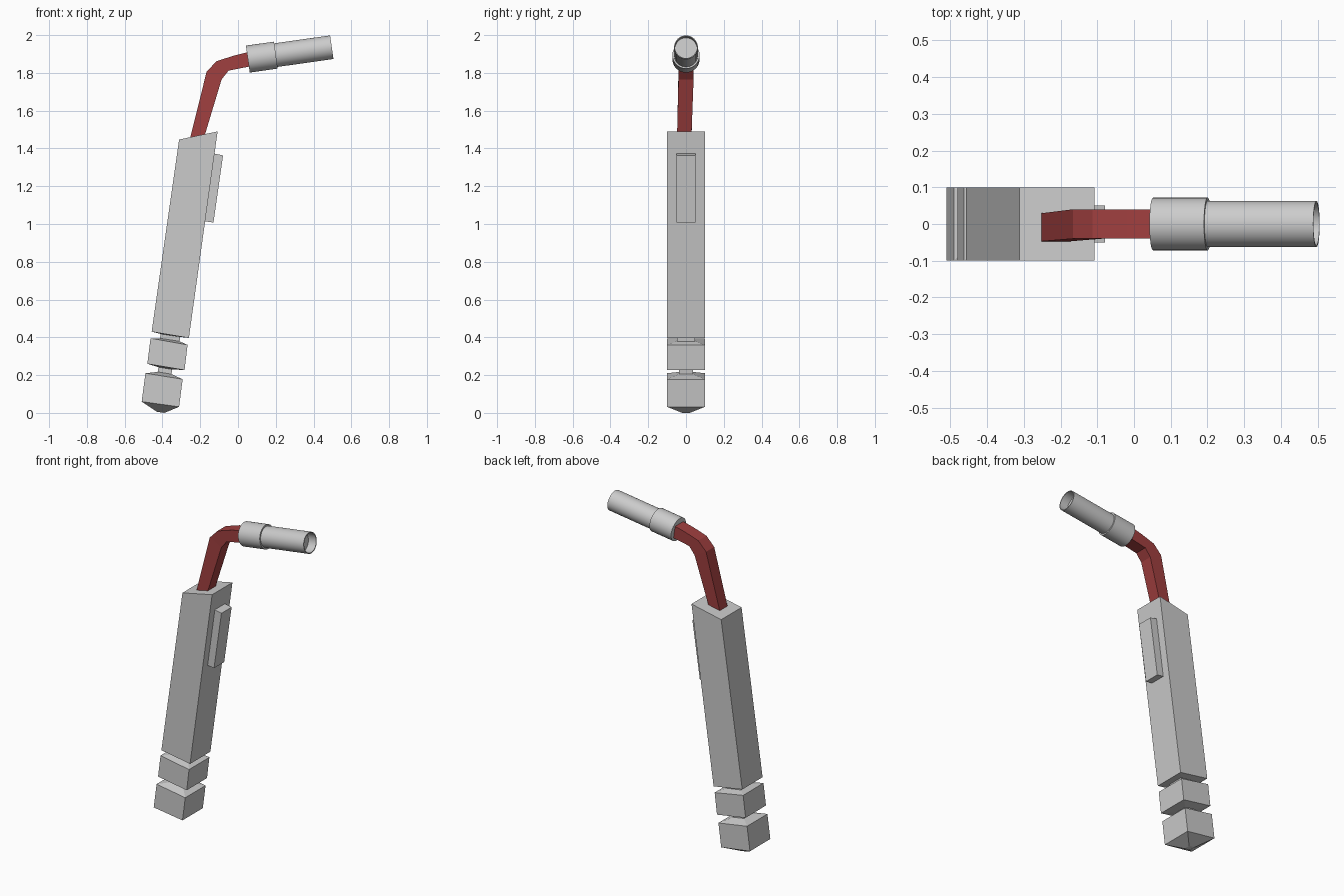
import bpy, bmesh, math
from mathutils import Vector, Matrix

if "Cube" in bpy.data.objects:
    bpy.data.objects.remove(bpy.data.objects["Cube"])


def finish(bm, name, material=None):
    bmesh.ops.recalc_face_normals(bm, faces=bm.faces)
    me = bpy.data.meshes.new(name)
    bm.to_mesh(me)
    bm.free()
    ob = bpy.data.objects.new(name, me)
    bpy.context.collection.objects.link(ob)
    if material:
        me.materials.append(material)
    return ob


def skin(bm, rings):
    """Bridge rings of points and cap both ends."""
    loops = [[bm.verts.new(p) for p in ring] for ring in rings]
    n = len(loops[0])
    for a, b in zip(loops, loops[1:]):
        for i in range(n):
            j = (i + 1) % n
            bm.faces.new((a[i], a[j], b[j], b[i]))
    bm.faces.new(loops[0])
    bm.faces.new(loops[-1])


def box_loft(name, stations, material=None):
    """Station: left x, left z, right x, right z, y min, y max."""
    bm = bmesh.new()
    skin(bm, [[(xl, y0, zl), (xr, y0, zr), (xr, y1, zr), (xl, y1, zl)]
              for xl, zl, xr, zr, y0, y1 in stations])
    return finish(bm, name, material)


def lathe(name, profile, origin, direction, n=32):
    """Profile of (distance along axis, radius)."""
    rot = direction.to_track_quat('Z', 'Y').to_matrix().to_4x4()
    mat = Matrix.Translation(origin) @ rot
    bm = bmesh.new()
    skin(bm, [[mat @ Vector((r * math.cos(2 * math.pi * i / n),
                             r * math.sin(2 * math.pi * i / n), d))
               for i in range(n)] for d, r in profile])
    ob = finish(bm, name)
    bpy.ops.object.select_all(action='DESELECT')
    ob.select_set(True)
    bpy.context.view_layer.objects.active = ob
    bpy.ops.object.shade_smooth_by_angle(angle=math.radians(35))
    return ob


red = bpy.data.materials.new("red_paint")
red.diffuse_color = (0.35, 0.05, 0.05, 1)
red.use_nodes = True
red.node_tree.nodes["Principled BSDF"].inputs["Base Color"].default_value = red.diffuse_color

# Handle: pointed foot, two grooved blocks and long grip with slanted top
handle = [
    (-.43, .006, -.39, .0, .02),
    (-.51, .06, -.312, .032, .1),
    (-.49, .21, -.293, .178, .1),
    (-.425, .217, -.352, .205, .037),
    (-.421, .242, -.348, .23, .037),
    (-.48, .26, -.283, .227, .1),
    (-.463, .395, -.267, .36, .1),
    (-.413, .395, -.309, .379, .048),
    (-.41, .418, -.306, .402, .048),
    (-.457, .43, -.26, .397, .1),
    (-.312, 1.447, -.108, 1.49, .1),
]
box_loft("handle", [(*s[:4], -s[4], s[4]) for s in handle])

# Trigger on the side of the grip
box_loft("trigger", [(-.19, 1.016, -.13, 1.008, -.05, .05),
                     (-.14, 1.376, -.079, 1.363, -.05, .05)])

# Bent square neck
box_loft("neck", [
    (-.262, 1.42, -.185, 1.44, -.048, .028),
    (-.166, 1.807, -.087, 1.765, -.04, .04),
    (-.113, 1.862, -.05, 1.812, -.04, .04),
    (-.02, 1.892, .0, 1.822, -.04, .04),
    (.08, 1.916, .085, 1.838, -.04, .04),
], red)

# Collar and hollow-ended nozzle on one axis
start = Vector((.052, 0, 1.873))
axis = (Vector((.497, 0, 1.936)) - start).normalized()
lathe("collar", [(0, .072), (.15, .072)], start, axis)
lathe("nozzle", [(.12, .063), (.449, .063), (.449, .058), (.395, .058)], start, axis)
